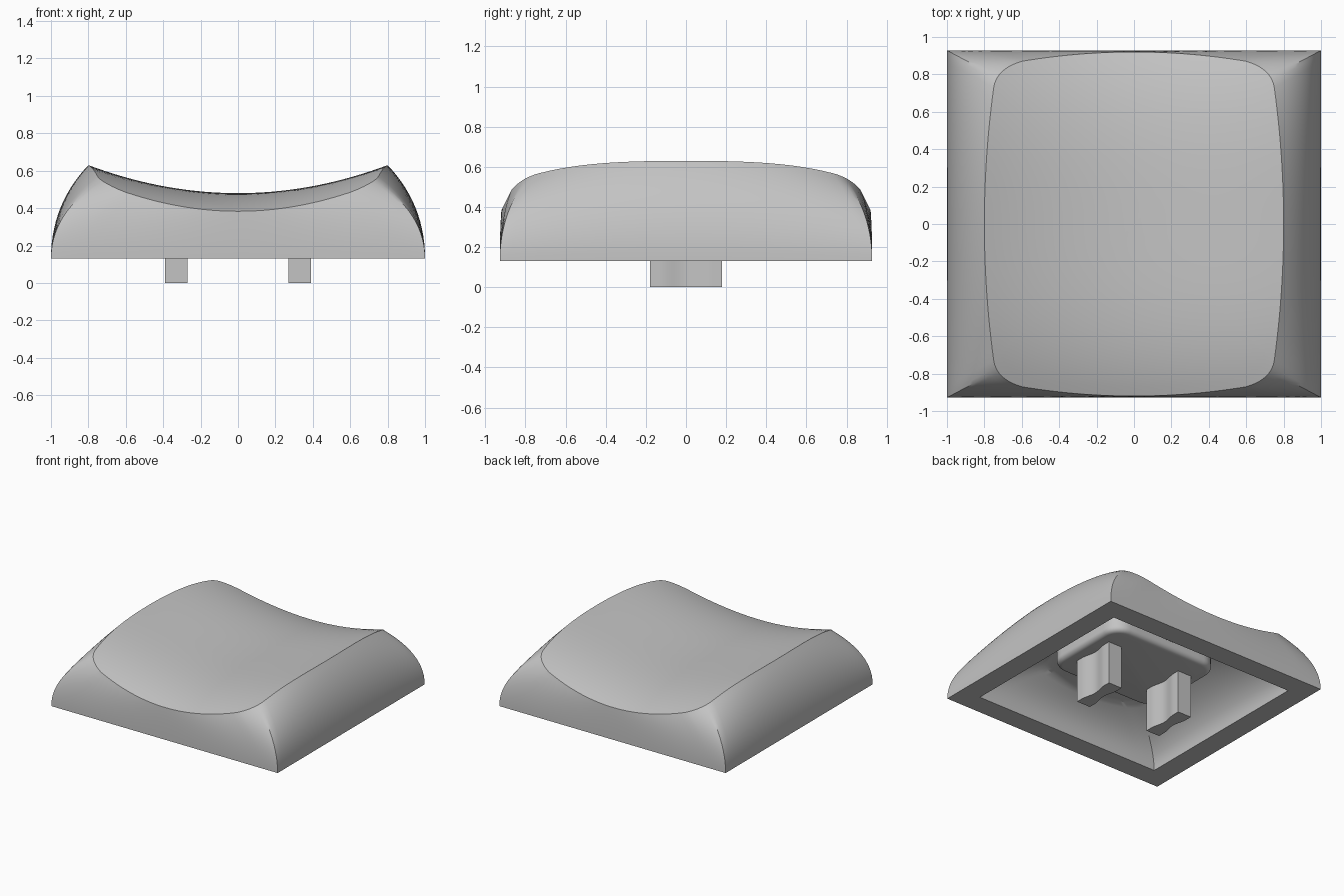
import bpy, bmesh, math

cube = bpy.data.objects.get("Cube")
if cube:
    bpy.data.objects.remove(cube, do_unlink=True)

grey = bpy.data.materials.new("plain grey")
grey.use_nodes = True
colour = (0.55, 0.55, 0.55, 1)
grey.diffuse_color = colour
grey.node_tree.nodes["Principled BSDF"].inputs["Base Color"].default_value = colour

BASE_Z = 0.13
HALF_X, HALF_Y = 1.0, 0.928


def dish(x, y):
    """Height of the scooped top: flat along y, falling off near the ends."""
    return 0.48 + 0.234 * x * x - 0.097 * (abs(y) / 0.92) ** 3.5


def full_loop(quarter):
    """Mirror a quarter outline (from +x to +y) into a closed loop."""
    half = quarter + [(-x, y) for x, y in reversed(quarter)][1:]
    return half[:-1] + [(-x, -y) for x, y in half[:-1]]


def make_object(name, rings, start=None, end=None):
    """Loft closed rings; start / end may be a point (fan) or 'flat' (ngon)."""
    bm = bmesh.new()
    loops = [[bm.verts.new(p) for p in ring] for ring in rings]
    n = len(loops[0])
    for a, b in zip(loops, loops[1:]):
        for i in range(n):
            j = (i + 1) % n
            bm.faces.new((a[i], a[j], b[j], b[i]))
    for loop, cap in ((loops[0], start), (loops[-1], end)):
        if cap == "flat":
            bm.faces.new(loop)
        elif cap:
            centre = bm.verts.new(cap)
            for i in range(n):
                bm.faces.new((loop[i], loop[(i + 1) % n], centre))
    bmesh.ops.recalc_face_normals(bm, faces=bm.faces)
    mesh = bpy.data.meshes.new(name)
    bm.to_mesh(mesh)
    bm.free()
    mesh.materials.append(grey)
    obj = bpy.data.objects.new(name, mesh)
    bpy.context.collection.objects.link(obj)
    bpy.ops.object.select_all(action="DESELECT")
    obj.select_set(True)
    bpy.context.view_layer.objects.active = obj
    bpy.ops.object.shade_smooth_by_angle(angle=math.radians(30))


# Rim outline: bowed sides, rounded corners
STEPS, CORNER = 14, 10
side = [(0.8 - 0.05 * (i / STEPS) ** 2, 0.73 * i / STEPS) for i in range(STEPS)]
corner = []
for i in range(CORNER + 1):
    t = i / CORNER
    a, b, c = (1 - t) ** 2, 2 * t * (1 - t), t * t
    corner.append((a * 0.75 + b * 0.735 + c * 0.6, a * 0.73 + b * 0.83 + c * 0.87))
front = [(0.6 * i / STEPS, 0.92 - 0.05 * (i / STEPS) ** 2) for i in reversed(range(STEPS))]
rim = full_loop(side + corner + front)
ridge_x, ridge_y = corner[3]


def base_point(x, y, hx, hy):
    """Point of the square-cornered base that belongs to a rim point."""
    return (hx * max(-1, min(1, x / ridge_x)), hy * max(-1, min(1, y / ridge_y)))


def wall(hx, hy, scale, drop, steps=14):
    """Rings curving from a rectangular base up to a scaled rim."""
    rings = []
    for k in range(steps + 1):
        t = k / steps
        ring = []
        for x, y in rim:
            bx, by = base_point(x, y, hx, hy)
            rx, ry = x * scale, y * scale
            rise = dish(rx, ry) - drop - BASE_Z
            ring.append((bx + (rx - bx) * t * t, by + (ry - by) * t * t,
                         BASE_Z + rise * (2 * t * (1 - t) * 0.58 + t * t)))
        rings.append(ring)
    return rings


def scoop(scale, drop, steps=18):
    """Rings running from just inside the rim towards the centre."""
    rings = []
    for k in range(steps - 1, 0, -1):
        f = scale * k / steps
        rings.append([(x * f, y * f, dish(x * f, y * f) - drop) for x, y in rim])
    return rings


# Hollow cap: top scoop, outer wall, bottom lip, cavity wall, ceiling
SHELL = 0.06
CEILING = 0.62
outer = wall(HALF_X, HALF_Y, 1, 0) + scoop(1, 0)
inner = wall(0.83, 0.76, CEILING, SHELL) + scoop(CEILING, SHELL)
make_object("cap_shell", outer[::-1] + inner,
            (0, 0, dish(0, 0)), (0, 0, dish(0, 0) - SHELL))


# Rounded mounting pad, its open top sunk into the ceiling
def pad_outline(inset):
    r = 0.14 - inset
    arc = [math.pi / 2 * i / 8 for i in range(9)]
    quarter = [(0.35 + r * math.cos(a), 0.24 + r * math.sin(a)) for a in arc]
    straight = [(0.07 * i, quarter[-1][1]) for i in range(4, -1, -1)]
    return full_loop([(quarter[0][0], 0)] + quarter + straight)


pad_rings = [[(x, y, dish(x, y) - 0.035) for x, y in pad_outline(0)]]
for i in range(6):
    a = math.pi / 2 * i / 5
    pad_rings.append([(x, y, 0.385 - 0.04 * math.sin(a))
                      for x, y in pad_outline(0.04 * (1 - math.cos(a)))])
make_object("mounting_pad", pad_rings, end="flat")

# Two waisted stems
edge = []
for i in range(25):
    y = -0.18 + 0.36 * i / 24
    waist = 0.5 + 0.5 * math.cos(math.pi * min(1, abs(y) / 0.13))
    edge.append((0.06 - 0.02 * waist, y))
outline = edge + [(-x, y) for x, y in reversed(edge)]
for name, cx in (("left_stem", 0.33), ("right_stem", -0.33)):
    make_object(name, [[(x + cx, y, z) for x, y in outline] for z in (0, 0.37)],
                "flat", "flat")
